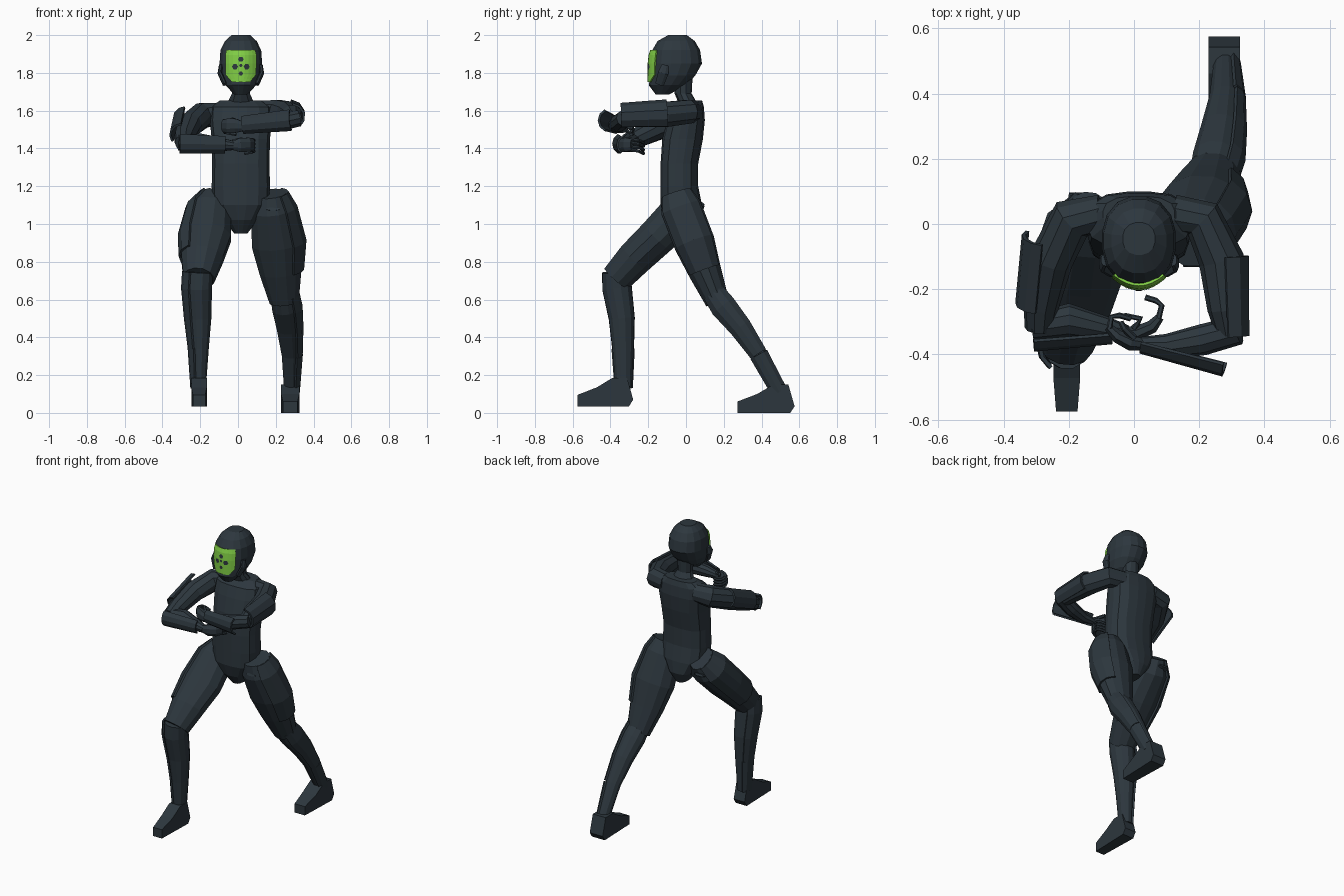
import bpy, bmesh, math
from mathutils import Vector as V


def material(name, rgb):
    m = bpy.data.materials.new(name)
    m.diffuse_color = (*rgb, 1)
    return m


SUIT = material("dark slate", (0.026, 0.038, 0.048))
GREEN = material("visor green", (0.22, 0.62, 0.06))


def make(name, verts, faces, mat=SUIT):
    me = bpy.data.meshes.new(name)
    me.from_pydata([tuple(v) for v in verts], [], faces)
    bm = bmesh.new()
    bm.from_mesh(me)
    bmesh.ops.recalc_face_normals(bm, faces=bm.faces)
    bm.to_mesh(me)
    bm.free()
    me.materials.append(mat)
    ob = bpy.data.objects.new(name, me)
    bpy.context.collection.objects.link(ob)
    return ob


def rings(pts, hint, angles, power=2, flat=False, grow=1.0):
    """Cross-sections along a path; each point is x, y, z, side radius, depth radius."""
    out = []
    for i, p in enumerate(pts):
        a, b = pts[max(i - 1, 0)], pts[min(i + 1, len(pts) - 1)]
        t = V((0, 0, -1)) if flat else (V(b[:3]) - V(a[:3])).normalized()
        s = V(hint)
        s = (s - t * s.dot(t)).normalized()
        d = t.cross(s)
        rs, rd = p[3] * grow, p[-1] * grow
        ring = []
        for k in angles:
            c, n = math.cos(k), math.sin(k)
            f = (abs(c) ** power + abs(n) ** power) ** (-1 / power)
            ring.append(V(p[:3]) + s * (c * f * rs) + d * (n * f * rd))
        out.append(ring)
    return out


def tube(name, pts, hint=(1, 0, 0), n=12, power=2, flat=False):
    angles = [2 * math.pi * (k + 0.5) / n for k in range(n)]
    rs = rings(pts, hint, angles, power, flat)
    faces = [(i * n + k, i * n + (k + 1) % n, (i + 1) * n + (k + 1) % n, (i + 1) * n + k)
             for i in range(len(rs) - 1) for k in range(n)]
    faces += [tuple(range(n)), tuple(range((len(rs) - 1) * n, len(rs) * n))]
    return make(name, [v for r in rs for v in r], faces)


def shell(name, pts, hint, half=60, grow=1.06, mat=SUIT):
    """Armour plate: a partial tube around the outer side, thickened."""
    m = 5
    angles = [math.radians(-half + 2 * half * k / (m - 1)) for k in range(m)]
    rs = rings(pts, hint, angles, grow=grow)
    faces = [(i * m + k, i * m + k + 1, (i + 1) * m + k + 1, (i + 1) * m + k)
             for i in range(len(rs) - 1) for k in range(m - 1)]
    ob = make(name, [v for r in rs for v in r], faces, mat)
    mod = ob.modifiers.new("thickness", 'SOLIDIFY')
    mod.thickness, mod.offset = 0.012, 0
    return ob


def extrude_x(name, profile, x0, x1, taper):
    """Side profile (y, z) extruded in x, narrowed towards the toe."""
    n, mid, h = len(profile), (x0 + x1) / 2, (x1 - x0) / 2
    verts = [(mid + s * h * (taper if i < 2 else 1), y, z)
             for s in (-1, 1) for i, (y, z) in enumerate(profile)]
    faces = [tuple(range(n)), tuple(range(n, 2 * n))]
    faces += [(i, (i + 1) % n, n + (i + 1) % n, n + i) for i in range(n)]
    return make(name, verts, faces)


CX = 0.015

# Torso and neck
tube("torso", [(CX, 0.03, 1.655, 0.11, 0.055), (CX, 0.01, 1.62, 0.16, 0.085),
               (CX, 0.0, 1.55, 0.165, 0.1), (CX, -0.018, 1.45, 0.155, 0.108),
               (CX, -0.035, 1.32, 0.152, 0.1), (CX, -0.035, 1.2, 0.155, 0.1),
               (CX, -0.025, 1.1, 0.15, 0.11), (CX, -0.01, 1.02, 0.09, 0.1),
               (CX, 0, 0.95, 0.035, 0.06)], n=16, power=2.8, flat=True)
tube("neck", [(CX, -0.015, 1.78, 0.055, 0.05), (CX, -0.015, 1.69, 0.05, 0.045),
              (CX, 0.015, 1.63, 0.08, 0.05)], n=10, flat=True)

# Helmet
tube("helmet", [(CX, -0.045, 2.0, 0.05, 0.05), (CX, -0.052, 1.968, 0.085, 0.1),
                (CX, -0.052, 1.92, 0.109, 0.128), (CX, -0.052, 1.85, 0.114, 0.138),
                (CX, -0.07, 1.785, 0.104, 0.12), (CX, -0.098, 1.735, 0.082, 0.1),
                (CX, -0.125, 1.685, 0.035, 0.035)], n=16, power=2.3, flat=True)
for s in (-1, 1):
    tube("helmet_ear_guard", [(CX + s * 0.105, -0.11, 1.84, 0.012, 0.02),
                              (CX + s * 0.112, -0.12, 1.80, 0.012, 0.03),
                              (CX + s * 0.085, -0.14, 1.74, 0.012, 0.025)], n=8)


# Visor, curved around the face, with dark spots
def face_y(dx, z):
    return -0.199 + 0.036 * (dx / 0.08) ** 2 + 1.2 * max(0, z - 1.87) ** 1.5


nx, rows = 9, [(1.92, 0.074), (1.895, 0.08), (1.85, 0.08), (1.79, 0.078), (1.768, 0.06), (1.752, 0.045)]
vv = []
for z, w in rows:
    for k in range(nx):
        dx = w * (2 * k / (nx - 1) - 1)
        vv.append((CX + dx, face_y(dx, z), z))
vf = [(i * nx + k, i * nx + k + 1, (i + 1) * nx + k + 1, (i + 1) * nx + k)
      for i in range(len(rows) - 1) for k in range(nx - 1)]
visor = make("visor", vv, vf, GREEN)
mod = visor.modifiers.new("thickness", 'SOLIDIFY')
mod.thickness, mod.offset = 0.008, 0
for dx, z, r in [(0, 1.872, 0.015), (-0.031, 1.833, 0.016), (0.031, 1.833, 0.016),
                 (0, 1.84, 0.009), (0, 1.797, 0.012)]:
    y = face_y(dx, z) - 0.006
    pts = [(dx + r * math.cos(a), z + r * math.sin(a)) for a in [k * math.pi / 3 for k in range(6)]]
    spot = [(CX + px, face_y(px, pz) - 0.006, pz) for px, pz in pts]
    make("visor_spot", spot, [tuple(range(6))])

# Legs: front leg on -x, rear leg on +x
front_thigh = [(-0.135, 0.03, 1.14, 0.07, 0.085), (-0.15, -0.02, 1.07, 0.12, 0.112),
               (-0.17, -0.15, 0.935, 0.138, 0.105), (-0.19, -0.27, 0.82, 0.115, 0.098),
               (-0.208, -0.37, 0.71, 0.085, 0.085)]
rear_thigh = [(0.175, -0.05, 1.16, 0.085, 0.085), (0.185, -0.025, 1.08, 0.12, 0.113),
              (0.21, 0.045, 0.9, 0.142, 0.112), (0.225, 0.1, 0.75, 0.115, 0.09),
              (0.245, 0.165, 0.59, 0.08, 0.065)]
front_shin = [(-0.205, -0.37, 0.745, 0.075, 0.075), (-0.21, -0.365, 0.66, 0.075, 0.08),
              (-0.205, -0.34, 0.5, 0.066, 0.07), (-0.203, -0.333, 0.34, 0.05, 0.058),
              (-0.205, -0.33, 0.13, 0.036, 0.045)]
rear_shin = [(0.24, 0.15, 0.63, 0.07, 0.06), (0.252, 0.2, 0.56, 0.074, 0.07),
             (0.268, 0.29, 0.45, 0.064, 0.06), (0.28, 0.385, 0.31, 0.05, 0.046),
             (0.28, 0.495, 0.11, 0.036, 0.04)]
for tag, thigh, shin, s in (("front", front_thigh, front_shin, -1), ("rear", rear_thigh, rear_shin, 1)):
    out = (s, 0, 0)
    tube(tag + "_thigh", thigh, out)
    tube(tag + "_shin", shin, out)
    shell(tag + "_thigh_plate", thigh[:4], out, 55, 1.04)
    shell(tag + "_shin_plate", shin[:4], out, 55, 1.14)
    shell(tag + "_ankle_plate", shin[3:], out, 60, 1.15)
    # hip tab rising behind or in front of the hip
    hx, hy, hz = (-0.165, 0.095, 1.06) if s < 0 else (0.185, -0.13, 1.08)
    k = -s
    tube(tag + "_hip_tab", [(hx, hy, hz, 0.035, 0.008), (hx, hy - k * 0.1, hz - 0.03, 0.04, 0.01)], n=8, power=4)

shoe = [(0, 0), (0, 0.06), (0.105, 0.1), (0.19, 0.15), (0.27, 0.15), (0.303, 0.035), (0.28, 0)]
extrude_x("rear_foot", [(0.272 + y, z) for y, z in shoe], 0.228, 0.325, 0.8)
extrude_x("front_foot", [(-0.575 + y * 0.975, 0.035 + z) for y, z in shoe], -0.247, -0.165, 0.8)

# Arms
r_upper = [(-0.1, 0.03, 1.585, 0.06), (-0.19, 0.015, 1.575, 0.07), (-0.255, -0.11, 1.525, 0.068),
           (-0.285, -0.25, 1.46, 0.055), (-0.29, -0.32, 1.43, 0.045)]
l_upper = [(0.12, 0.03, 1.595, 0.06), (0.21, 0.015, 1.595, 0.065), (0.268, -0.11, 1.58, 0.07),
           (0.285, -0.26, 1.57, 0.06), (0.295, -0.335, 1.555, 0.045)]
r_fore = [(-0.315, -0.315, 1.43, 0.042), (-0.2, -0.295, 1.43, 0.052), (-0.09, -0.32, 1.42, 0.038),
          (-0.02, -0.335, 1.415, 0.024)]
l_fore = [(0.32, -0.325, 1.56, 0.045), (0.21, -0.355, 1.535, 0.048), (0.1, -0.375, 1.52, 0.038),
          (0.02, -0.37, 1.515, 0.024)]
for tag, upper, fore, s in (("right", r_upper, r_fore, -1), ("left", l_upper, l_fore, 1)):
    tube(tag + "_upper_arm", upper, (0, 0, 1), 10)
    tube(tag + "_forearm", fore, (0, 0, 1), 10)
shell("right_arm_plate", [(-0.275, -0.04, 1.56, 0.06), (-0.295, -0.25, 1.47, 0.06)], (-1, 0, 0.5), 60)
shell("left_arm_plate", [(0.275, -0.1, 1.58, 0.07), (0.285, -0.345, 1.57, 0.062)], (1, 0, 0.3), 70)
shell("right_forearm_plate", [(-0.31, -0.33, 1.425, 0.052), (-0.07, -0.315, 1.42, 0.045)], (0, -1, 0), 60)
shell("left_forearm_plate", [(0.285, -0.405, 1.55, 0.055), (0.03, -0.345, 1.525, 0.045)], (0, -1, 0), 65)

# Hands with curled fingers
tube("right_hand", [(-0.03, -0.335, 1.415, 0.025, 0.02), (0.01, -0.335, 1.418, 0.04, 0.025),
                    (0.055, -0.315, 1.42, 0.04, 0.022), (0.08, -0.285, 1.42, 0.034, 0.014)], (0, 0, 1), 8)
tube("left_hand", [(0.03, -0.37, 1.515, 0.025, 0.02), (-0.01, -0.365, 1.52, 0.04, 0.025),
                   (-0.05, -0.345, 1.52, 0.042, 0.022), (-0.08, -0.315, 1.52, 0.034, 0.014)], (0, 0, 1), 8)
for k in range(4):
    dz = (k - 1.5) * 0.019
    for tag, path in (("right", [(0.075, -0.29), (0.085, -0.25), (0.068, -0.235), (0.035, -0.225)]),
                      ("left", [(-0.075, -0.32), (-0.07, -0.285), (-0.045, -0.28), (-0.01, -0.29)])):
        z = (1.42 if tag == "right" else 1.52) + dz
        tube(tag + "_finger", [(x, y, z - 0.006 * i, 0.009) for i, (x, y) in enumerate(path)], (0, 0, 1), 6)
for tag, path in (("right", [(0.0, -0.32, 1.44, 0.012), (0.02, -0.29, 1.45, 0.01), (-0.03, -0.28, 1.44, 0.008)]),
                  ("left", [(0.0, -0.35, 1.54, 0.012), (-0.03, -0.32, 1.555, 0.01), (-0.04, -0.3, 1.55, 0.008)])):
    tube(tag + "_thumb", path, (0, 0, 1), 6)
